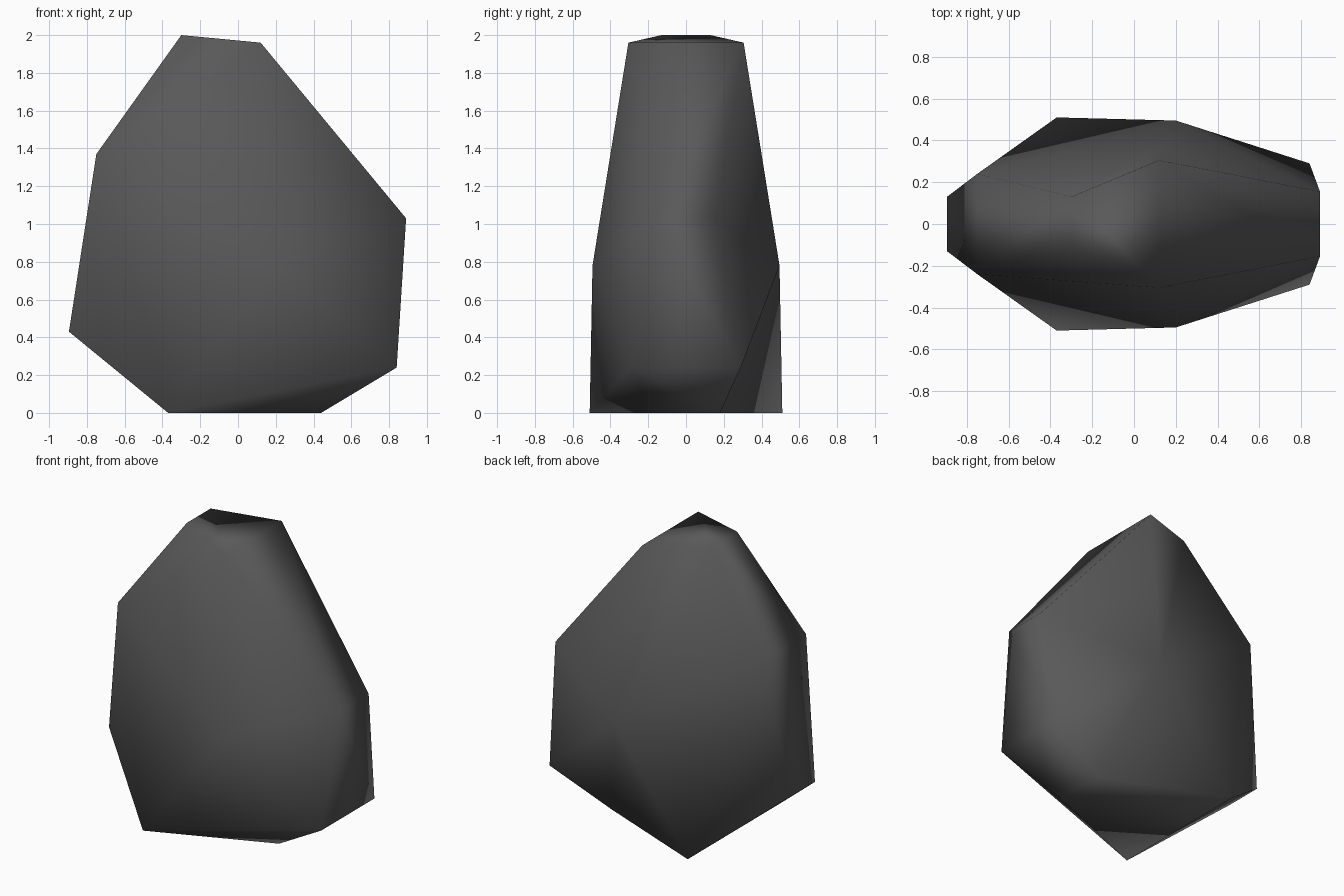
import bpy, bmesh
from mathutils import Vector

if "Cube" in bpy.data.objects:
    bpy.data.objects.remove(bpy.data.objects["Cube"])

# Outline of the boulder's broad side: (x, half depth, z), mirrored front to back
profile = [
    (-0.30, 0.13, 2.00), (0.12, 0.305, 1.96),   # crown
    (0.89, 0.155, 1.03), (0.84, 0.29, 0.24),    # right side
    (0.44, 0.18, 0.00), (-0.37, 0.51, 0.00),    # foot
    (-0.895, 0.13, 0.43), (-0.75, 0.24, 1.37),  # left side
    (0.20, 0.495, 0.78),                        # bulge of the broad face
]

bm = bmesh.new()
for x, y, z in profile:
    for side in (-1, 1):
        bm.verts.new((x, side * y, z))
bmesh.ops.convex_hull(bm, input=bm.verts[:])

# Notches on the back, at the foot and the crown: turn the edge spanning each
# so that it runs from the bulge instead
def nearest(p):
    return min(bm.verts, key=lambda v: (v.co - Vector(p)).length)

for a, b in ((5, 3), (7, 1)):
    edge = bm.edges.get((nearest(profile[a]), nearest(profile[b])))
    if edge and len(edge.link_faces) == 2:
        bmesh.utils.edge_rotate(edge, True)

bmesh.ops.recalc_face_normals(bm, faces=bm.faces[:])
for f in bm.faces:
    f.smooth = True

mesh = bpy.data.meshes.new("boulder")
bm.to_mesh(mesh)
bm.free()

# Single dark stone colour
stone = bpy.data.materials.new("dark grey stone")
stone.diffuse_color = (0.10, 0.10, 0.10, 1)
stone.use_nodes = True
stone.node_tree.nodes["Principled BSDF"].inputs["Base Color"].default_value = stone.diffuse_color
mesh.materials.append(stone)

boulder = bpy.data.objects.new("boulder", mesh)
bpy.context.collection.objects.link(boulder)

# Smooth shading led by the large faces
shade = boulder.modifiers.new("weighted shading", 'WEIGHTED_NORMAL')
shade.mode = 'FACE_AREA'
